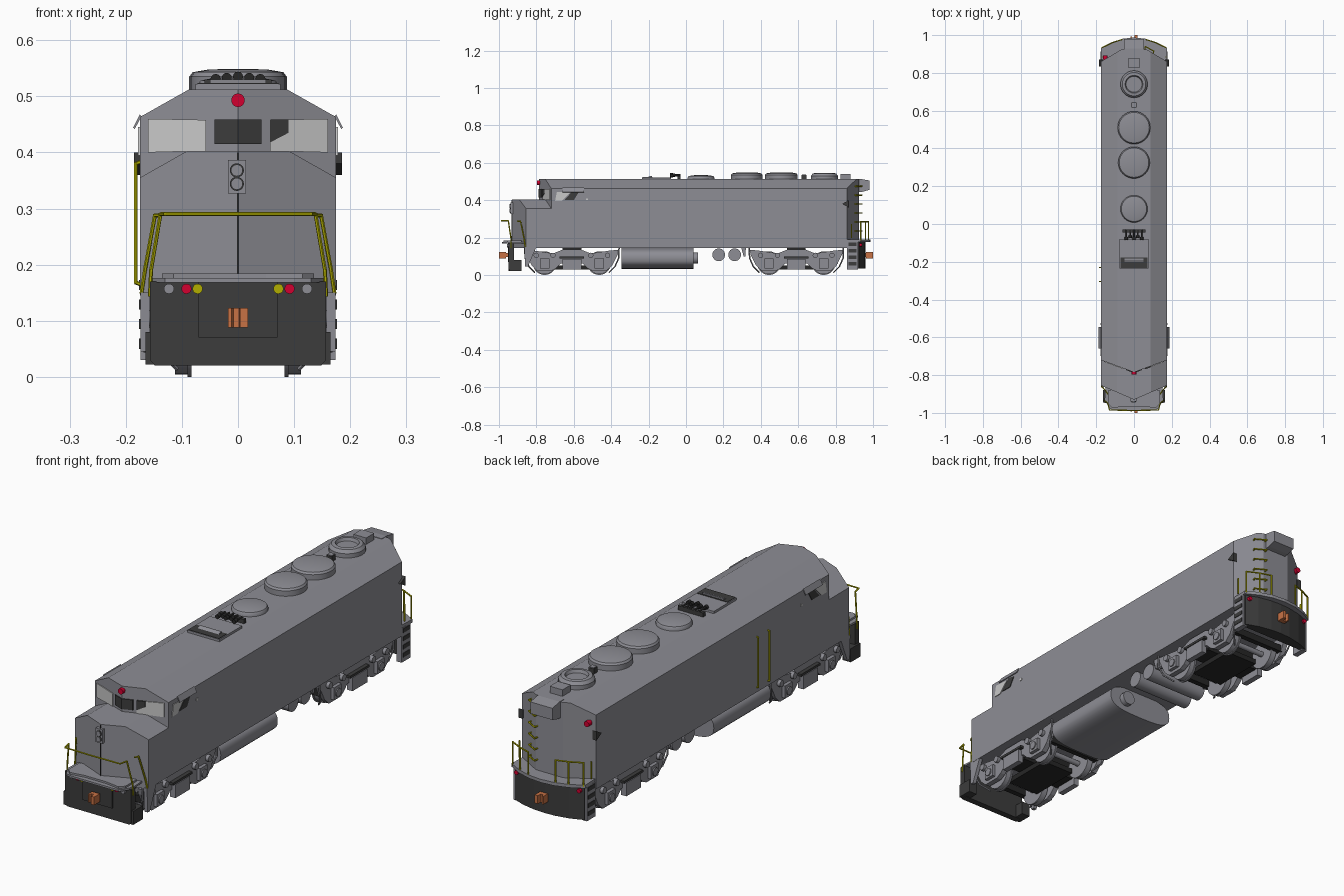
import bpy, bmesh, math
from mathutils import Vector

if "Cube" in bpy.data.objects:
    bpy.data.objects.remove(bpy.data.objects["Cube"])

def mat(name, r, g, b):
    m = bpy.data.materials.new(name)
    m.diffuse_color = (r, g, b, 1)
    m.use_nodes = True
    m.node_tree.nodes["Principled BSDF"].inputs["Base Color"].default_value = m.diffuse_color
    return m
GRAY = mat("body_gray", .27, .27, .30)
DARK = mat("pilot_dark_gray", .045, .045, .045)
BLACK = mat("underframe_black", .02, .02, .02)
PANE = mat("pale_glass", .58, .58, .58)
YEL = mat("rail_yellow", .45, .43, .0)
RED = mat("signal_red", .65, .0, .03)
ORANGE = mat("coupler_orange", .58, .17, .06)

def finish(name, bm, m, smooth=False):
    bmesh.ops.recalc_face_normals(bm, faces=bm.faces[:])
    me = bpy.data.meshes.new(name)
    bm.to_mesh(me)
    bm.free()
    me.materials.append(m)
    if smooth:
        me.polygons.foreach_set("use_smooth", [True] * len(me.polygons))
        me.set_sharp_from_angle(angle=math.radians(35))
    ob = bpy.data.objects.new(name, me)
    bpy.context.collection.objects.link(ob)
    return ob

def prism(name, pts, axis, a, b, m, smooth=False, cuts=()):
    """Extrude a 2D outline along an axis, then trim by planes (point, outward normal)."""
    def at(p, t):
        return {'x': (t, p[0], p[1]), 'y': (p[0], t, p[1]), 'z': (p[0], p[1], t)}[axis]
    bm = bmesh.new()
    lo = [bm.verts.new(at(p, a)) for p in pts]
    hi = [bm.verts.new(at(p, b)) for p in pts]
    n = len(pts)
    bm.faces.new(lo)
    bm.faces.new(hi[::-1])
    for i in range(n):
        bm.faces.new((lo[i], lo[(i + 1) % n], hi[(i + 1) % n], hi[i]))
    for co, no in cuts:
        bmesh.ops.bisect_plane(bm, geom=bm.verts[:] + bm.edges[:] + bm.faces[:], plane_co=co,
                               plane_no=no, clear_outer=True)
        bmesh.ops.holes_fill(bm, edges=[e for e in bm.edges if e.is_boundary], sides=0)
    return finish(name, bm, m, smooth)

def box(name, x0, x1, y0, y1, z0, z1, m):
    return prism(name, [(x0, y0), (x1, y0), (x1, y1), (x0, y1)], 'z', z0, z1, m)

def disc(cx, cy, r, n=20):
    return [(cx + r * math.cos(2 * math.pi * i / n), cy + r * math.sin(2 * math.pi * i / n)) for i in range(n)]

def mirrored(half):
    return half + [(-x, v) for x, v in reversed(half) if x > 1e-6]

def lathe(name, y, prof, m, n=32):
    bm = bmesh.new()
    vs = [bm.verts.new((r, y, z)) for r, z in prof]
    es = [bm.edges.new(p) for p in zip(vs, vs[1:])]
    bmesh.ops.spin(bm, geom=vs + es, cent=(0, y, 0), axis=(0, 0, 1), angle=2 * math.pi, steps=n)
    bmesh.ops.remove_doubles(bm, verts=bm.verts[:], dist=1e-5)
    return finish(name, bm, m, True)

def tube(name, pts, m=YEL, r=.0035):
    bm = bmesh.new()
    for a, b in zip(pts, pts[1:]):
        a, b = Vector(a), Vector(b)
        d = b - a
        M = d.to_track_quat('Z', 'Y').to_matrix().to_4x4()
        M.translation = (a + b) / 2
        bmesh.ops.create_cone(bm, cap_ends=True, segments=6, radius1=r, radius2=r, depth=d.length + r, matrix=M)
    return finish(name, bm, m)

def front_plate(name, pts, y0, k, m, t=.004):
    """Thin plate lying on a V-shaped front, y = y0 + k|x|."""
    bm = bmesh.new()
    rows = [[bm.verts.new((x, y0 + k * abs(x) + d, z)) for x, z in pts] for d in (-t, .002)]
    n = len(pts)
    bm.faces.new(rows[0])
    bm.faces.new(rows[1])
    for i in range(n):
        j = (i + 1) % n
        bm.faces.new((rows[0][i], rows[0][j], rows[1][j], rows[1][i]))
    return finish(name, bm, m)

# main body and nose: cross-sections trimmed to V front and chamfered rear
KF, KN = .37, .43
hull = mirrored([(.175, .145), (.175, .463), (.088, .512)])
prism("body_shell", hull, 'y', -.9, .925, GRAY, cuts=[
    ((0, -.785, 0), (s * KF, -1, 0)) for s in (1, -1)] + [
    ((s * .175, .86, 0), (s * .065, .11, 0)) for s in (1, -1)])
prism("nose", mirrored([(.175, .145), (.175, .355), (.09, .403)]), 'y', -1, -.6, GRAY, cuts=[
    ((0, -.93, 0), (s * KN, -1, 0)) for s in (1, -1)])
box("nose_seam", -.0015, .0015, -.932, -.92, .18, .40, DARK)

# cab windows, lamps
for s in (1, -1):
    front_plate("windshield", [(s * .057, .403), (s * .16, .400), (s * .16, .460), (s * .057, .458)], -.785, KF, PANE)
    front_plate("center_window", [(0, .415), (s * .042, .415), (s * .042, .459), (0, .459)], -.785, KF, DARK)
    a, b = sorted((s * .174, s * .178))
    prism("side_window_front", [(-.70, .395), (-.665, .395), (-.62, .44), (-.69, .445)], 'x', a, b, PANE)
    prism("side_window_rear", [(-.65, .40), (-.60, .40), (-.575, .44), (-.61, .445)], 'x', a, b, DARK)
    box("side_window_small", a, b, -.535, -.525, .40, .41, PANE)
    prism("window_awning", [(s * .172, .464), (s * .175, .468), (s * .187, .444), (s * .184, .442)], 'y', -.66, -.545, GRAY)
front_plate("windshield_shade", [(.0575, .418), (.09, .435), (.09, .459), (.0575, .459)], -.785, KF, DARK, .006)
prism("roof_signal_lamp", disc(0, .493, .012), 'y', -.797, -.77, RED, True)
box("headlight_box", -.018, .014, -.939, -.90, .327, .387, GRAY)
for z in (.344, .368):
    prism("headlight_rim", disc(-.002, z, .0125), 'y', -.942, -.93, DARK)
    prism("headlight", disc(-.002, z, .0105), 'y', -.945, -.93, GRAY)

# front pilot, anticlimber, lights
prism("front_pilot", mirrored([(.148, .02), (.157, .03), (.157, .17)]), 'y', -.948, -.92, DARK)
box("pilot_center_plate", -.07, .07, -.953, -.94, .07, .17, DARK)
prism("front_platform", mirrored([(.15, -.86), (.155, -.93), (.13, -.978), (.10, -.985)]), 'z', .168, .176, GRAY)
prism("anticlimber", mirrored([(.135, -.88), (.135, -.955), (.115, -.975), (.05, -.965)]), 'z', .17, .184, GRAY)
for s in (1, -1):
    for x, m in ((.123, GRAY), (.092, RED), (.072, YEL)):
        prism("pilot_lamp", disc(s * x, .157, .009), 'y', -.958, -.94, m, True)
    a, b = sorted((s * .125, s * .165))
    box("front_step", a, b, -.945, -.88, .022, .08, DARK)
    a, b = sorted((s * .158, s * .174))
    prism("front_skirt", [(-.865, .15), (-.86, .045), (-.845, .045), (-.80, .15)], 'x', a, b, GRAY)
    # front hand rails
    tube("front_corner_rail", [(s * .172, -.86, .15), (s * .166, -.865, .19), (s * .148, -.885, .288), (s * .14, -.90, .288)])
    tube("front_post", [(s * .157, -.935, .145), (s * .155, -.935, .19), (s * .138, -.95, .29), (s * .13, -.985, .29), (0, -.987, .29)])

# rear platform, pilot, steps, rails
prism("rear_platform", mirrored([(.172, .85), (.175, .932), (.12, .962), (.06, .981), (0, .987)]), 'z', .176, .19, GRAY)
prism("rear_pilot", mirrored([(.165, .905), (.165, .924), (.11, .945), (.05, .957), (0, .96)]), 'z', .035, .178, DARK)
for s in (1, -1):
    a, b = sorted((s * .15, s * .174))
    box("rear_step_panel", a, b, .86, .92, .03, .178, GRAY)
    for z in (.05, .085, .12, .155):
        a, b = sorted((s * .16, s * .1765))
        box("rear_step_recess", a, b, .868, .912, z, z + .018, DARK)
    prism("rear_pilot_lamp", disc(s * .148, .16, .009), 'y', .92, .94, RED, True)
    top = [(s * .168, .934, .285), (s * .115, .96, .285), (s * .065, .976, .285)]
    tube("rear_rail", [(s * .168, .934, .185)] + top + [(s * .065, .976, .185)])
    tube("rear_rail_mid_post", [(s * .115, .96, .185), top[1]])
    tube("rear_grab", [(s * .17, .885, .2), (s * .17, .885, .27)])
    a, b = sorted((s * .165, s * .185))
    prism("rear_marker_bracket", [(.835, .38), (.87, .40), (.87, .36)], 'x', a, b, DARK)
for i in range(6):
    z = .235 + i * .048
    tube("rear_ladder_rung", [(.058, .925, z), (.06, .94, z), (.105, .915, z), (.1, .90, z)])
prism("rear_marker_light", disc(-.152, .43, .012), 'y', .87, .892, RED, True)
prism("rear_lamp_box", [(.9, .44), (.945, .445), (.98, .455), (.98, .505), (.93, .514), (.9, .514)], 'x', -.052, .052, GRAY)
for y in (-.23, -.305):
    tube("left_door_rail", [(-.174, y, .165), (-.182, y, .168), (-.182, y, .38), (-.174, y, .383)])

# couplers
for s in (1, -1):
    y0, y1, y2 = (s * v for v in (.93, .97, 1.0))
    box("coupler_shank", -.011, .011, min(y0, y1), max(y0, y1), .095, .118, ORANGE)
    prism("coupler_head", [(-.018, s * .962), (.018, s * .962), (.018, y2), (.004, y2), (.002, s * .98),
                           (-.008, s * .98), (-.012, s * .992), (-.018, s * .992)], 'z', .088, .123, ORANGE)

# roof equipment
for y, r, h in ((.51, .087, .549), (.325, .084, .549), (.08, .072, .534)):
    lathe("roof_fan", y, [(r, .505), (r, h - .014), (r * .93, h - .006), (r * .6, h - .001), (0, h)], GRAY)
lathe("roof_blower", .74, [(.072, .505), (.072, .53), (.062, .543), (.047, .545), (.042, .532), (0, .532)], GRAY)
box("roof_vent", -.013, .013, .617, .643, .51, .535, DARK)
box("roof_vent_cap", -.011, .011, .619, .641, .53, .538, GRAY)
box("rear_roof_box", -.03, .03, .825, .88, .505, .54, GRAY)
box("exhaust_housing", -.076, .076, -.235, -.08, .505, .522, GRAY)
box("exhaust_grille", -.072, .072, -.233, -.178, .52, .524, DARK)
prism("exhaust_lip", [(-.21, .52), (-.19, .53), (-.183, .53), (-.183, .52)], 'x', -.05, .05, GRAY)
box("horn_bar", -.06, .06, -.045, -.03, .511, .53, DARK)
for i, x in enumerate((-.04, -.02, 0, .02, .04)):
    z = .535 - abs(x) * .1
    prism("horn_tube", disc(x, z, .004, 8), 'y', -.075 + .01 * (i % 2), -.03, DARK)
    prism("horn_bell", disc(x, z, .009, 12), 'y', -.085 + .01 * (i % 2), -.07 + .01 * (i % 2), BLACK)

# fuel tank and air reservoirs
tank = []
for i in range(32):
    c, s = math.cos(i * math.pi / 16), math.sin(i * math.pi / 16)
    tank.append((.16 * math.copysign(abs(c) ** .6, c), .09 + .058 * math.copysign(abs(s) ** .75, s)))
prism("fuel_tank", tank, 'y', -.345, .04, GRAY, True)
prism("tank_end_cap", disc(.08, .09, .03), 'y', .035, .063, GRAY, True)
for y in (.175, .26):
    prism("air_reservoir", disc(y, .108, .034, 24), 'x', -.14, .14, GRAY, True)
for s in (1, -1):
    prism("reservoir_bracket", [(.295, .147), (.32, .147), (.318, .10), (.308, .10)], 'x', s * .12, s * .14, GRAY)

# two bogies
half = [(0, .06), (.06, .06), (.085, .035), (.11, .022), (.185, .022), (.215, .05), (.245, .11), (.25, .135),
        (.2, .13), (.1, .115), (.05, .135), (0, .135)]
frame = half + [(-y, z) for y, z in reversed(half[1:-1])]
for yc in (-.61, .59):
    box("bogie_underplate", -.075, .075, yc - .115, yc + .115, .028, .05, BLACK)
    box("bogie_bolster", -.13, .13, yc - .05, yc + .05, .05, .15, BLACK)
    for e in (-.21, .21):
        box("bogie_end_beam", -.13, .13, yc + e - .012, yc + e + .012, .06, .09, BLACK)
    for dy in (-.146, .146):
        y = yc + dy
        prism("axle", disc(y, .063, .012, 12), 'x', -.14, .14, GRAY, True)
        for s in (1, -1):
            prism("wheel", disc(y, .063, .059, 28), 'x', s * .09, s * .112, GRAY, True)
            prism("wheel_flange", disc(y, .063, .063, 28), 'x', s * .083, s * .09, GRAY, True)
            a, b = sorted((s * .14, s * .163))
            box("journal_box", a, b, y - .025, y + .025, .035, .088, GRAY)
            prism("journal_cap", disc(y, .06, .017, 14), 'x', s * .16, s * .168, GRAY, True)
            for d in (-.045, .045):
                prism("brake_cylinder", disc(y + d, .105, .014, 12), 'x', s * .14, s * .162, GRAY, True)
    for s in (1, -1):
        prism("bogie_side_frame", [(yc + y, z) for y, z in frame], 'x', s * .125, s * .148, GRAY)
        a, b = sorted((s * .14, s * .165))
        box("bogie_spring_box", a, b, yc - .05, yc + .05, .028, .085, GRAY)
        box("bogie_spring_plank", a, b, yc - .065, yc + .065, .088, .098, DARK)
        for e in (-1, 1):
            tube("sand_pipe", [(s * .15, yc + e * .252, .145), (s * .15, yc + e * .25, .09),
                               (s * .14, yc + e * .23, .045), (s * .11, yc + e * .20, .015)], GRAY, .004)
